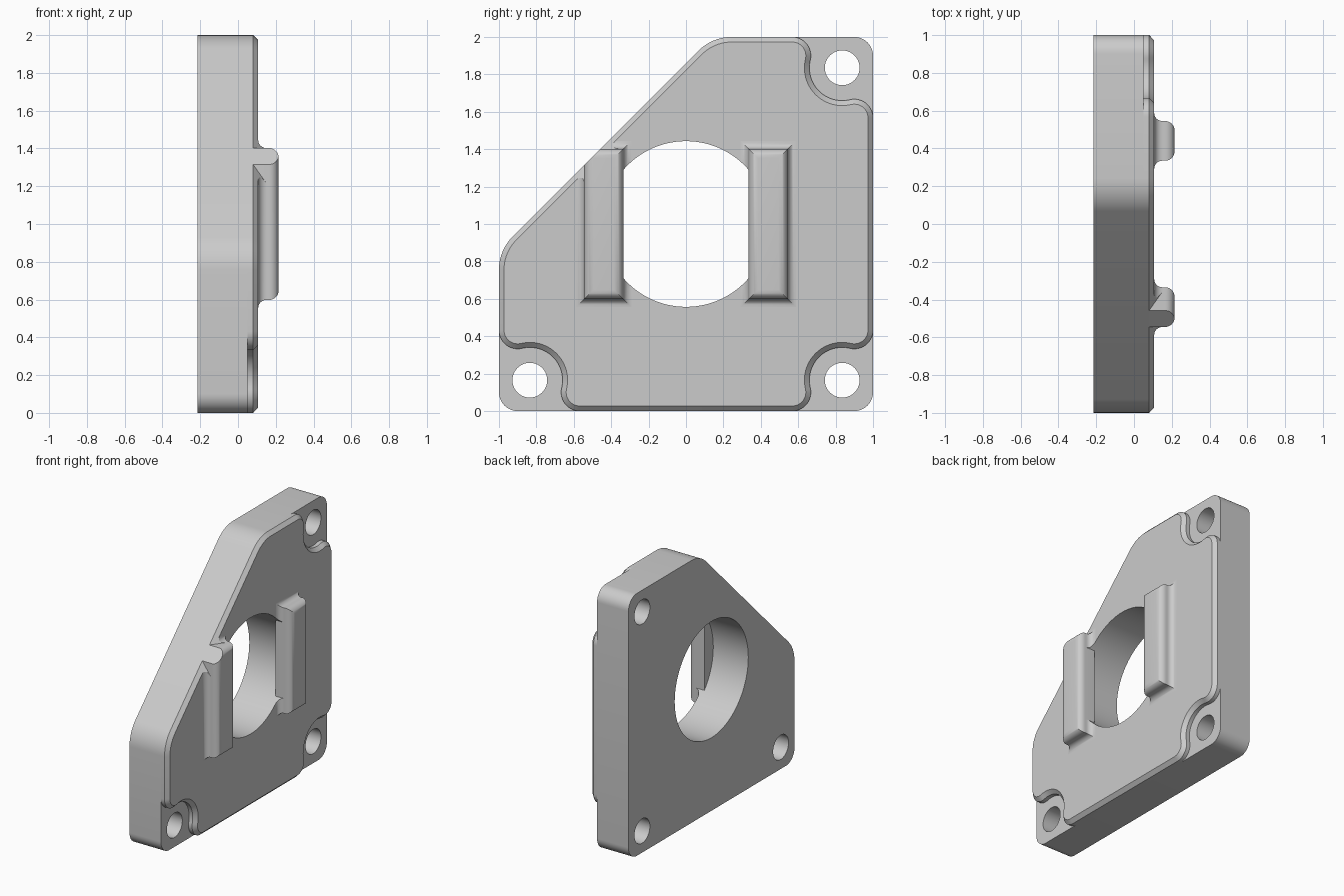
import bpy
import bmesh
from math import radians, sin, cos, tan, pi
from mathutils import Vector

if "Cube" in bpy.data.objects:
    bpy.data.objects.remove(bpy.data.objects["Cube"], do_unlink=True)

# Depths along x, from the flat back to the rail tops
BACK, LEDGE, CHAMFER, FACE, TOP = -0.215, 0.05, 0.08, 0.107, 0.215
DIAGONAL = 1.86                 # the slanted side follows z = y + DIAGONAL
HOLE_INSET = 0.165              # screw hole distance from both edges

grey = bpy.data.materials.new("light_grey")
grey.use_nodes = True
colour = (0.6, 0.6, 0.6, 1)
grey.diffuse_color = colour
grey.node_tree.nodes["Principled BSDF"].inputs["Base Color"].default_value = colour


def arc(cy, cz, r, start, end, steps=14):
    angles = [radians(start + (end - start) * i / steps) for i in range(steps + 1)]
    return [Vector((cy + r * cos(a), cz + r * sin(a))) for a in angles]


def fillet(before, corner, after, r, steps=10):
    """Rounded corner between two straight sides."""
    corner = Vector(corner)
    d1 = (Vector(before) - corner).normalized()
    d2 = (Vector(after) - corner).normalized()
    half = d1.angle(d2) / 2
    centre = corner + (d1 + d2).normalized() * r / sin(half)
    a = (corner + d1 * r / tan(half) - centre).normalized()
    b = (corner + d2 * r / tan(half) - centre).normalized()
    return [centre + a.slerp(b, i / steps) * r for i in range(steps + 1)]


def screw_recess(side_y, side_z):
    """S-shaped step around a screw hole, in one corner of the square."""
    f, r = 0.1, 0.175
    rise = HOLE_INSET - f
    run = ((r + f) ** 2 - rise ** 2) ** 0.5
    far = HOLE_INSET + run
    tilt = Vector((run, rise)).angle(Vector((1, 0))) * 180 / pi
    pts = arc(f, far, f, 180, 270 + tilt)
    pts += arc(HOLE_INSET, HOLE_INSET, r, 90 + tilt, -tilt, 24)[1:]
    pts += arc(far, f, f, 180 - tilt, 270)[1:]
    pts = [Vector((side_y * (1 - p.x), 1 + side_z * (1 - p.y))) for p in pts]
    return pts if side_y == side_z else pts[::-1]


def inset(points, d):
    """Move a counter-clockwise outline inwards."""
    result = []
    for i, p in enumerate(points):
        a = (p - points[i - 1]).normalized()
        b = (points[(i + 1) % len(points)] - p).normalized()
        n = (Vector((-a.y, a.x)) + Vector((-b.y, b.x))).normalized()
        result.append(p + n * d / n.dot(Vector((-a.y, a.x))))
    return result


def loft(name, rings, cut=None):
    """Skin (x, outline) rings, cap both ends, optionally trim by a plane."""
    bm = bmesh.new()
    loops = [[bm.verts.new((x, p[0], p[1])) for p in pts] for x, pts in rings]
    for low, high in zip(loops, loops[1:]):
        for i in range(len(low)):
            bm.faces.new((low[i - 1], low[i], high[i], high[i - 1]))
    bm.faces.new(loops[0])
    bm.faces.new(loops[-1])
    if cut:
        geom = bm.verts[:] + bm.edges[:] + bm.faces[:]
        bmesh.ops.bisect_plane(bm, geom=geom, plane_co=cut[0], plane_no=cut[1],
                               clear_outer=True)
        bmesh.ops.holes_fill(bm, edges=[e for e in bm.edges if e.is_boundary])
    bmesh.ops.recalc_face_normals(bm, faces=bm.faces)
    mesh = bpy.data.meshes.new(name)
    bm.to_mesh(mesh)
    bm.free()
    mesh.materials.append(grey)
    obj = bpy.data.objects.new(name, mesh)
    bpy.context.collection.objects.link(obj)
    return obj


def drill(obj, y, z, r, sides=64):
    """Cut a round hole along x."""
    circle = arc(y, z, r, 0, 360, sides)[:-1]
    cutter = loft("hole_cutter", [(-1, circle), (1, circle)])
    cutter.hide_render = True
    mod = obj.modifiers.new("hole", "BOOLEAN")
    mod.operation, mod.solver, mod.object = "DIFFERENCE", "EXACT", cutter
    bpy.context.view_layer.objects.active = obj
    bpy.ops.object.modifier_apply(modifier=mod.name)
    bpy.data.objects.remove(cutter, do_unlink=True)


def smooth(obj):
    obj.data.shade_smooth()
    obj.data.set_sharp_from_angle(angle=radians(25))


# Plate outlines: a square with one corner cut off
slant_top = (2 - DIAGONAL, 2)
slant_low = (-1, DIAGONAL - 1)
slant = (fillet((1, 2), slant_top, slant_low, 0.25)
         + fillet(slant_top, slant_low, (-1, 0), 0.25))
plain = (fillet((-1, 1), (-1, 0), (0, 0), 0.1)
         + fillet((0, 0), (1, 0), (1, 1), 0.1)
         + fillet((1, 1), (1, 2), (0.5, 2), 0.1) + slant)
stepped = screw_recess(-1, -1) + screw_recess(1, -1) + screw_recess(1, 1) + slant

# Back plate with screw holes, and the raised chamfered face
base = loft("back_plate", [(BACK, plain), (LEDGE, plain)])
edge = 1 - HOLE_INSET
for y, z in ((-edge, -edge), (edge, -edge), (edge, edge)):
    drill(base, y, z + 1, 0.093, 40)
raised = loft("raised_face", [(LEDGE, stepped), (CHAMFER, stepped),
                              (FACE, inset(stepped, FACE - CHAMFER))])
for part in (base, raised):
    drill(part, 0, 1, 0.443, 96)
    smooth(part)


def rectangle(y, grow):
    w, h = 0.105 + grow, 0.402 + grow
    return [(y - w, 1 - h), (y + w, 1 - h), (y + w, 1 + h), (y - w, 1 + h)]


# Two rails beside the opening, each with a hollow fillet round its foot
slant_normal = Vector((0, -1, 1)).normalized()
chamfer_normal = slant_normal + Vector((1, 0, 0))
slant_point = Vector((0, 0, DIAGONAL))
chamfer_point = slant_point + Vector((CHAMFER, 0, 0))
FOOT, ROUND, STEPS = 0.043, 0.05, 8
quarter = [pi / 2 * i / STEPS for i in range(STEPS + 1)]
for side, y in (("right", -0.44), ("left", 0.44)):
    body = [(CHAMFER, rectangle(y, 0))]
    body += [(TOP - ROUND + ROUND * sin(a), rectangle(y, ROUND * (cos(a) - 1)))
             for a in quarter]
    smooth(loft(side + "_rail", body, (slant_point, slant_normal)))

    foot = [(FACE - 0.006, rectangle(y, FOOT))]
    foot += [(FACE + FOOT * (1 - cos(a)), rectangle(y, FOOT * (1 - sin(a))))
             for a in quarter]
    foot_obj = loft(side + "_rail_foot", foot, (chamfer_point, chamfer_normal))
    drill(foot_obj, 0, 1, 0.443, 96)
    smooth(foot_obj)
